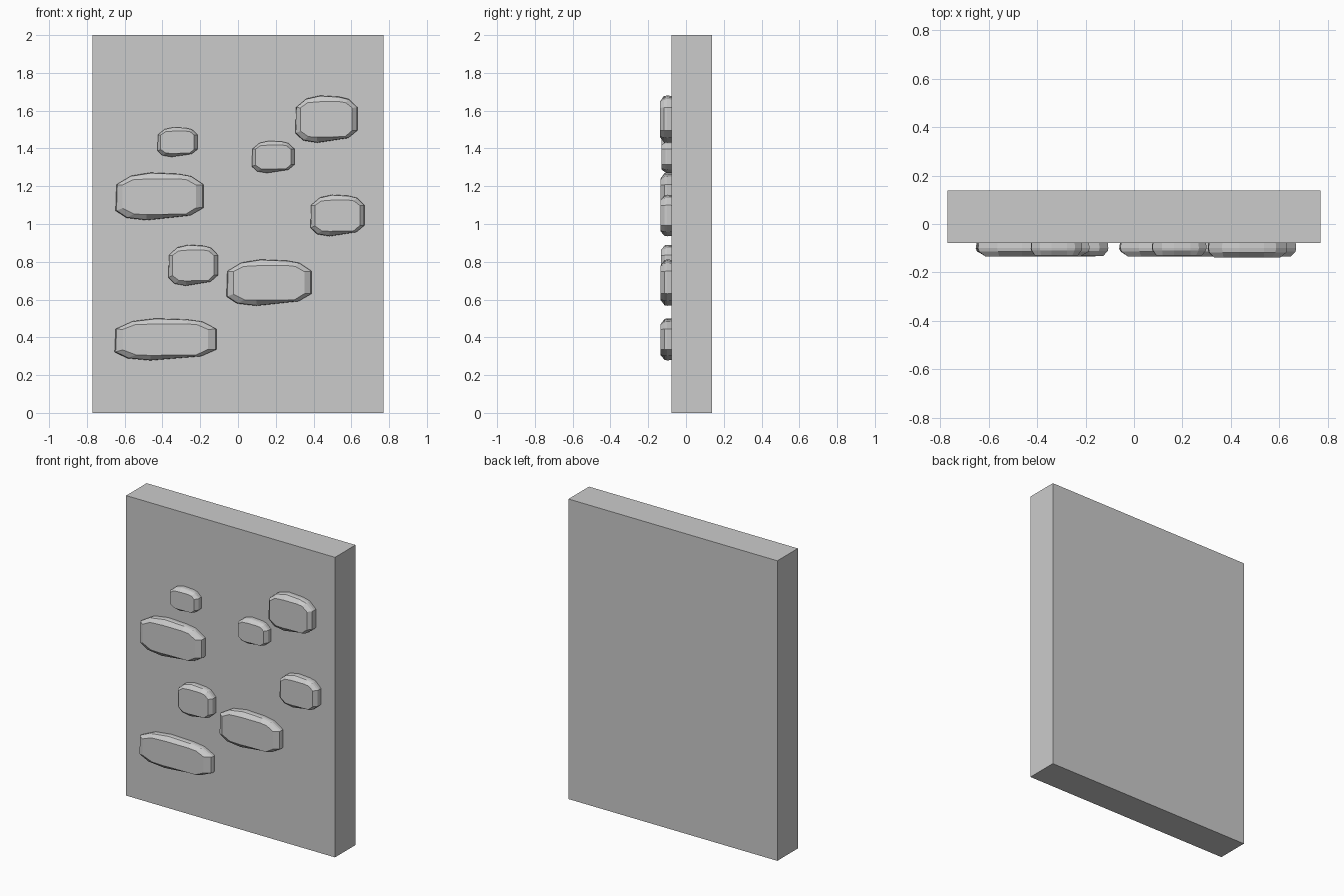
import bpy, bmesh

if "Cube" in bpy.data.objects:
    bpy.data.objects.remove(bpy.data.objects["Cube"])

SLAB_FRONT, SLAB_BACK = -0.078, 0.138

# Chipped-stone outlines in a -1..1 box: outer rim and flat front face
RIM = [(-.98, .5), (-.64, .87), (-.2, 1), (.42, .95), (.72, .85), (1, .5),
       (1, -.48), (.7, -.8), (-.3, -1), (-.75, -.9), (-1, -.6)]
FACE = [(-.84, .48), (-.6, .7), (-.2, .74), (.42, .74), (.62, .7), (.83, .48),
        (.83, -.48), (.6, -.74), (-.3, -.76), (-.58, -.74), (-.84, -.5)]


def mesh_object(name, bm):
    bmesh.ops.recalc_face_normals(bm, faces=bm.faces[:])
    me = bpy.data.meshes.new(name)
    bm.to_mesh(me)
    bm.free()
    ob = bpy.data.objects.new(name, me)
    bpy.context.collection.objects.link(ob)
    return ob


def stone(name, x0, x1, z0, z1, front):
    """Loft the rim outward from the slab and bevel it in to the front face."""
    cx, cz, hx, hz = (x0 + x1) / 2, (z0 + z1) / 2, (x1 - x0) / 2, (z1 - z0) / 2
    bm = bmesh.new()
    layers = [(RIM, 0.98, SLAB_FRONT + 0.01), (RIM, 1.0, -0.1),
              (RIM, 0.98, front + 0.021), (FACE, 1.0, front)]
    rings = [[bm.verts.new((cx + u * s * hx, y, cz + v * s * hz)) for u, v in prof]
             for prof, s, y in layers]
    n = len(RIM)
    for a, b in zip(rings, rings[1:]):
        for i in range(n):
            j = (i + 1) % n
            bm.faces.new((a[i], a[j], b[j], b[i]))
    bm.faces.new(rings[0])
    bm.faces.new(rings[-1])
    mesh_object(name, bm)


# Wall slab
bm = bmesh.new()
bmesh.ops.create_cube(bm, size=1)
bmesh.ops.scale(bm, vec=(1.54, SLAB_BACK - SLAB_FRONT, 2), verts=bm.verts)
bmesh.ops.translate(bm, vec=(0, (SLAB_BACK + SLAB_FRONT) / 2, 1), verts=bm.verts)
mesh_object("wall_slab", bm)

# Raised stones: x range, z range, front depth
STONES = [
    (0.304, 0.632, 1.43, 1.68, -0.138),
    (-0.426, -0.214, 1.355, 1.512, -0.13),
    (0.074, 0.299, 1.27, 1.44, -0.13),
    (-0.648, -0.183, 1.02, 1.272, -0.135),
    (0.384, 0.669, 0.935, 1.155, -0.135),
    (-0.368, -0.106, 0.673, 0.89, -0.133),
    (-0.061, 0.389, 0.567, 0.812, -0.134),
    (-0.653, -0.114, 0.278, 0.5, -0.134),
]
for k, s in enumerate(STONES, 1):
    stone(f"raised_stone_{k}", *s)
